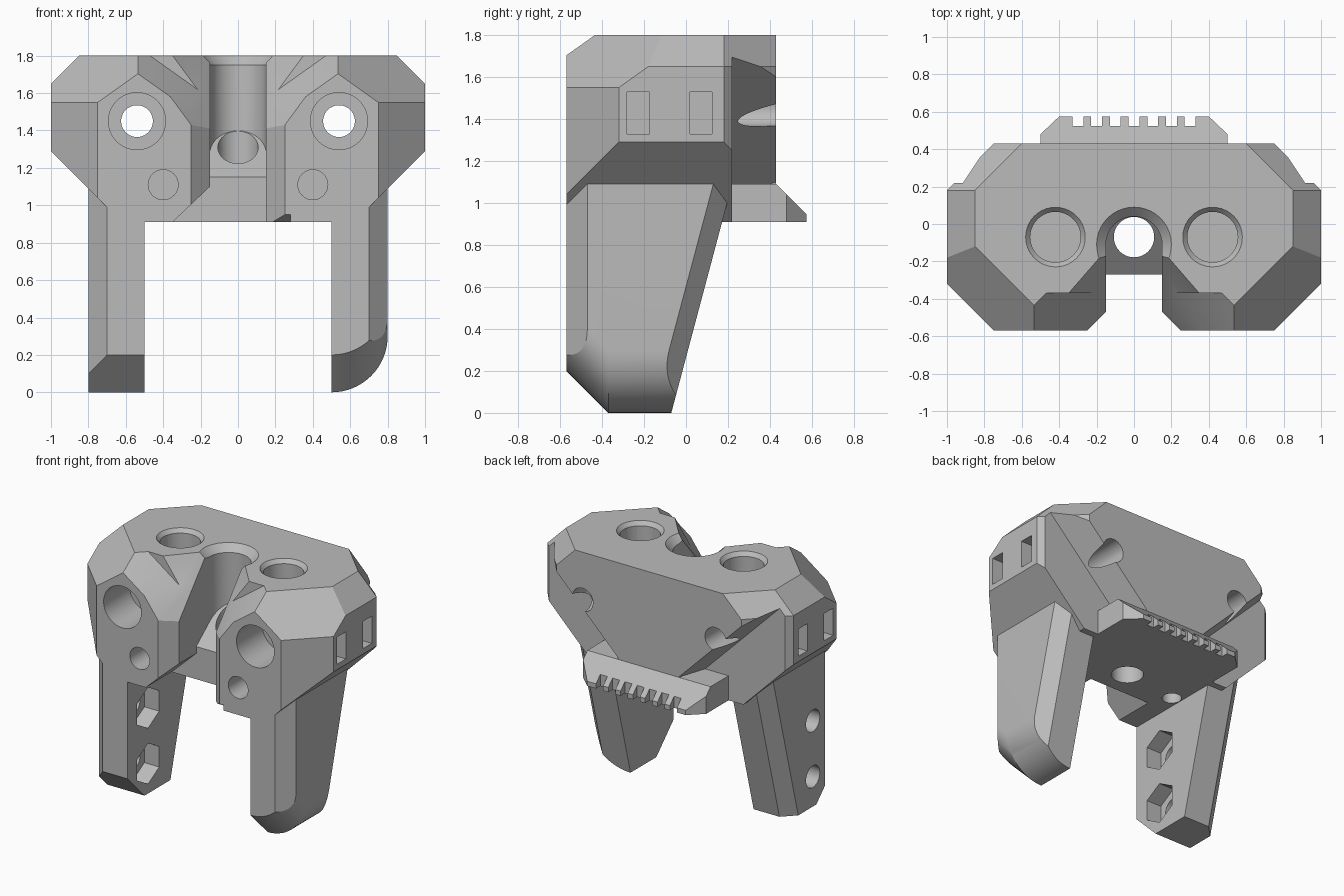
import bpy, bmesh, math

if "Cube" in bpy.data.objects:
    bpy.data.objects.remove(bpy.data.objects["Cube"])

grey = bpy.data.materials.new("plain grey")
grey.use_nodes = True
grey.diffuse_color = (0.5, 0.5, 0.5, 1)
grey.node_tree.nodes["Principled BSDF"].inputs["Base Color"].default_value = (0.5, 0.5, 0.5, 1)

FRONT, BACK, TOP, BASE = -0.57, 0.43, 1.8, 0.91


def height(h, x, y):
    return h(x, y) if callable(h) else h


def loft(name, rings):
    """Closed solid through equal-length rings of points."""
    bm = bmesh.new()
    loops = [[bm.verts.new(p) for p in ring] for ring in rings]
    n = len(loops[0])
    bm.faces.new(loops[0])
    bm.faces.new(loops[-1])
    for a, b in zip(loops, loops[1:]):
        for i in range(n):
            j = (i + 1) % n
            bm.faces.new((a[i], a[j], b[j], b[i]))
    bmesh.ops.recalc_face_normals(bm, faces=bm.faces)
    mesh = bpy.data.meshes.new(name)
    bm.to_mesh(mesh)
    bm.free()
    mesh.materials.append(grey)
    ob = bpy.data.objects.new(name, mesh)
    bpy.context.collection.objects.link(ob)
    return ob


def prism(plan, lo, hi, side=1, name="cutter"):
    """Plan outline between two heights, each a number or a sloping plane."""
    return loft(name, [[(side * x, y, height(h, x, y)) for x, y in plan] for h in (lo, hi)])


def rect(x0, x1, y0, y1):
    return [(x0, y0), (x1, y0), (x1, y1), (x0, y1)]


def rod(start, end, r1, r2=None, sides=40, turn=0.0):
    """Round or many-sided cutter along one axis."""
    r2 = r1 if r2 is None else r2
    axis = max(range(3), key=lambda k: abs(end[k] - start[k]))
    u, v = [k for k in range(3) if k != axis]
    rings = []
    for centre, r in ((start, r1), (end, r2)):
        ring = []
        for i in range(sides):
            a = math.tau * i / sides + turn
            p = list(centre)
            p[u] += r * math.cos(a)
            p[v] += r * math.sin(a)
            ring.append(p)
        rings.append(ring)
    return loft("cutter", rings)


def combine(target, other, operation="DIFFERENCE"):
    mod = target.modifiers.new("cut", "BOOLEAN")
    mod.operation, mod.solver, mod.object = operation, "EXACT", other
    bpy.context.view_layer.objects.active = target
    bpy.ops.object.modifier_apply(modifier=mod.name)
    bpy.data.objects.remove(other)


# Main body: eight-sided block
corner = [(1, -0.32), (1, 0.18), (0.75, BACK)]
right_half = [(0.75, FRONT)] + corner
body = prism(right_half + [(-x, y) for x, y in reversed(right_half)], BASE, TOP, name="body")

# Sloped edges of the body, same on both sides
for s in (1, -1):
    slopes = [
        prism(rect(0.5, 1.2, -0.8, 0.7), lambda x, y: 2.65 - x, 3, s),
        prism(rect(0.3, 1.2, 0, 0.7), lambda x, y: 2.83 - x - y, 3, s),
        prism(rect(0.3, 1.2, -0.8, 0.1), lambda x, y: 1.55 + (1.32 - x + y) * 0.714, 3, s),
        prism(rect(0.5, 1.2, -0.8, 0.22), 0, lambda x, y: x + 0.29, s),
        prism(rect(0.25, 1.2, 0.22, 0.7), 0, lambda x, y: 0.85 + x + 0.33 * (y - BACK), s),
        # inner funnel faces
        prism(rect(0, 0.7, -0.8, -0.37), lambda x, y: 1.7 + 0.71 * (x - 0.53 + y - FRONT), 3, s),
        prism(rect(0.1, 0.6, -0.8, -0.1),
              lambda x, y: 1.762 + 1.8 * (0.755 * x + 0.656 * y), 4, s),
        prism([(0.14, -0.46), (0.14, -0.6), (0.28, -0.6)], 0, 3, s),
    ]
    for cutter in slopes:
        combine(body, cutter)

# Rear lip with comb teeth
lip = prism([(-0.5, 0.1), (0.5, 0.1), (0.5, 0.48), (0.4, 0.575), (-0.4, 0.575), (-0.5, 0.48)],
            BASE, 1.09, name="lip")
combine(lip, prism(rect(-1, 1, BACK, 0.8), lambda x, y: 1.09 - (y - BACK), 2))
for i in range(-3, 4):
    combine(lip, prism(rect(i * 0.1 - 0.029, i * 0.1 + 0.029, 0.525, 0.7), 0.5, 2))
combine(body, lip, "UNION")

# Central slot, bore with sloping floor, and cable hole
def floor(x, y):
    return 1.31 + 0.8 * (y + 0.07)


arc = [(0.15 * math.cos(math.pi * i / 24), -0.11 + 0.15 * math.sin(math.pi * i / 24))
       for i in range(25)]
combine(body, prism(rect(-0.15, 0.15, -0.8, -0.27), 0, 3))
combine(body, prism(arc + [(-0.15, -0.3), (0.15, -0.3)], floor, 3))
combine(body, rod((0, -0.11, 1.74), (0, -0.11, 1.81), 0.14, 0.21))
combine(body, rod((0, -0.07, 0.5), (0, -0.07, 1.6), 0.108))

# Lower inner corners of the two front blocks
combine(body, prism(rect(-0.45, -0.1, -0.8, -0.27), 0, lambda x, y: 1.1 + 0.95 * (x + 0.15)))
combine(body, prism(rect(0.1, 0.28, -0.7, -0.5), 0, lambda x, y: 0.95 - 0.6 * (y - FRONT)))

# Screw holes, magnet wells and side windows
for s in (1, -1):
    for cutter in (
        rod((s * 0.54, -0.8, 1.45), (s * 0.54, 0.8, 1.45), 0.085),
        rod((s * 0.54, -0.8, 1.45), (s * 0.54, -0.27, 1.45), 0.153),
        rod((s * 0.4, -0.8, 1.11), (s * 0.4, -0.3, 1.11), 0.08),
        rod((s * 0.42, -0.07, 1.64), (s * 0.42, -0.07, 2), 0.135),
        rod((s * 0.42, -0.07, 1.76), (s * 0.42, -0.07, 1.81), 0.125, 0.168),
        rod((s * 0.43, -0.12, 0.7), (s * 0.43, -0.12, 1.1), 0.065),
        prism(rect(0.88, 1.2, -0.28, -0.175), 1.33, 1.53, s),
        prism(rect(0.88, 1.2, 0.02, 0.125), 1.33, 1.53, s),
    ):
        combine(body, cutter)


# Legs: tapered section swept across the width
def leg_section(x, z):
    return [(x, FRONT, z + 0.2), (x, -0.37, z), (x, -0.07 + 0.266 * z, z),
            (x, 0.22, 1.09), (x, 0.22, 1.18), (x, FRONT, 1.18)]


turns = [math.pi / 2 * i / 16 for i in range(17)]
rounded = [leg_section(0.5 + 0.3 * math.sin(a), 0.3 - 0.3 * math.cos(a)) for a in turns]
square = [leg_section(-0.5, 0), leg_section(-0.8, 0)]
for s, name, sections in ((1, "left_leg", rounded), (-1, "right_leg", square)):
    leg = loft(name, sections)
    # outer front and outer back bevels
    combine(leg, prism([(0.6, -0.67), (0.9, -0.67), (0.9, -0.37)], -1, 3, s))
    combine(leg, prism(rect(0.45, 0.9, -0.3, 0.4), -9, lambda x, y: (x + y - 0.64) / 0.266, s))
    if s < 0:
        # bolt holes with nut pockets on the inner face
        for z in (0.63, 0.22):
            combine(leg, rod((-1, -0.33, z), (-0.4, -0.33, z), 0.08))
            combine(leg, rod((-0.62, -0.33, z), (-0.4, -0.33, z), 0.15, sides=6, turn=math.pi / 6))
    combine(body, leg, "UNION")

body.name = "bracket_body"
bpy.ops.object.select_all(action="DESELECT")
body.select_set(True)
bpy.context.view_layer.objects.active = body
bpy.ops.object.shade_smooth_by_angle(angle=math.radians(25))
